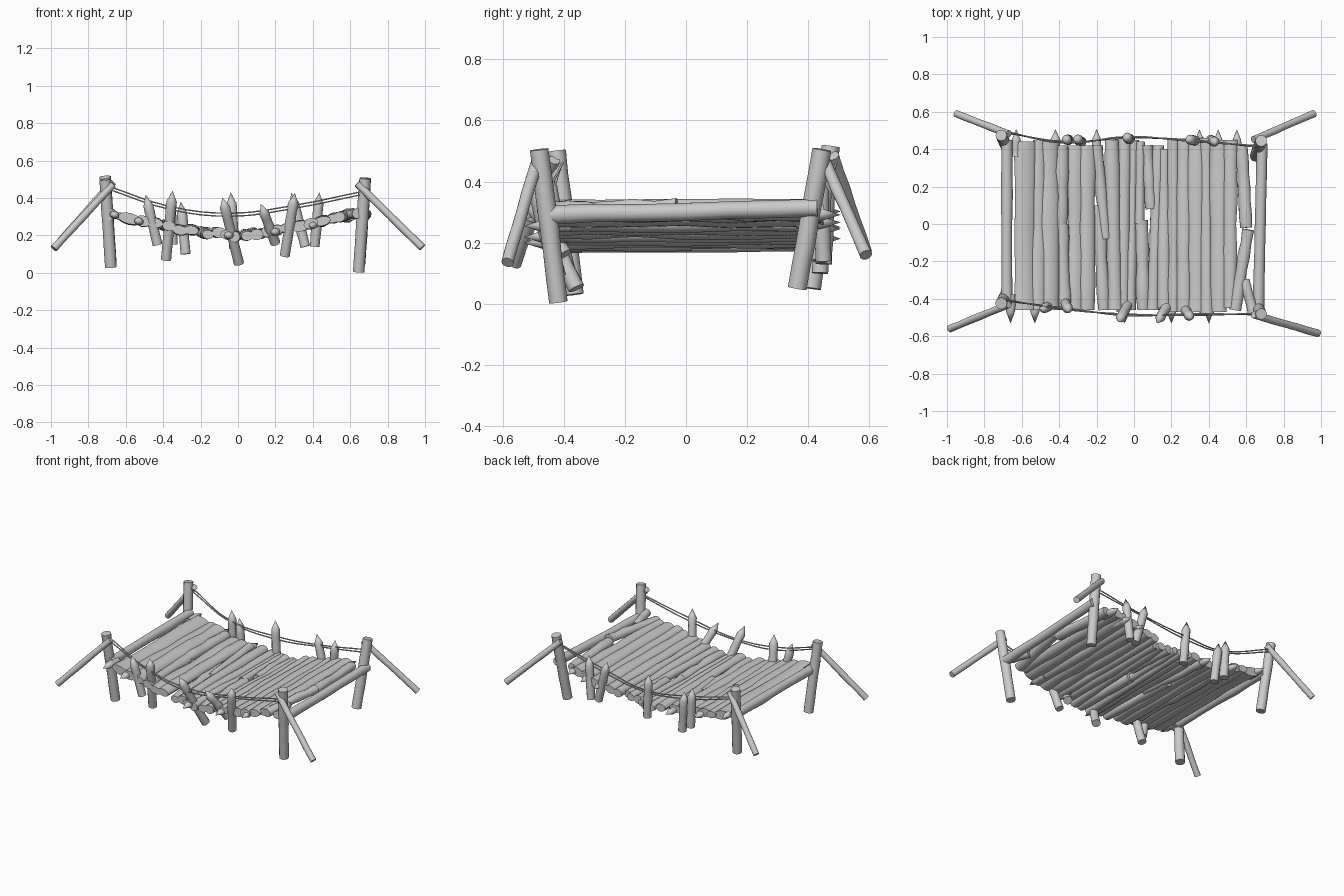
import bpy, bmesh, math, random
from mathutils import Vector

random.seed(4)
if "Cube" in bpy.data.objects:
    bpy.data.objects.remove(bpy.data.objects["Cube"])

wood = bpy.data.materials.new("weathered_grey")
wood.use_nodes = True
GREY = (0.6, 0.6, 0.6, 1)
wood.diffuse_color = GREY
wood.node_tree.nodes["Principled BSDF"].inputs["Base Color"].default_value = GREY


def log(name, start, end, wide, thick, up=(0, 1, 0), tips=(0, 0), wobble=0.08, sides=12):
    """Rough round or flattened log; tips give the length of a point at each end."""
    a, b = Vector(start), Vector(end)
    axis = (b - a).normalized()
    u = axis.cross(Vector(up)).normalized()
    v = u.cross(axis)
    bm = bmesh.new()
    rings = []
    for i in range(7):
        c = a.lerp(b, i / 6)
        s = 1 + random.uniform(-wobble, wobble)
        c += v * random.uniform(-wobble, wobble) * thick
        ring = []
        for k in range(sides):
            t = math.tau * k / sides
            ring.append(bm.verts.new(c + u * math.cos(t) * wide * s + v * math.sin(t) * thick * s))
        rings.append(ring)
    for r, q in zip(rings, rings[1:]):
        for k in range(sides):
            n = (k + 1) % sides
            bm.faces.new((r[k], r[n], q[n], q[k]))
    for ring, point, tip in ((rings[0], a - axis * tips[0], tips[0]), (rings[-1], b + axis * tips[1], tips[1])):
        if tip:
            apex = bm.verts.new(point)
            for k in range(sides):
                bm.faces.new((ring[k], ring[(k + 1) % sides], apex))
        else:
            bm.faces.new(ring)
    bmesh.ops.recalc_face_normals(bm, faces=bm.faces)
    mesh = bpy.data.meshes.new(name)
    bm.to_mesh(mesh)
    bm.free()
    mesh.materials.append(wood)
    obj = bpy.data.objects.new(name, mesh)
    bpy.context.collection.objects.link(obj)
    bpy.ops.object.select_all(action="DESELECT")
    obj.select_set(True)
    bpy.context.view_layer.objects.active = obj
    bpy.ops.object.shade_smooth_by_angle(angle=math.radians(40))


def rope(name, points):
    curve = bpy.data.curves.new(name, "CURVE")
    curve.dimensions = "3D"
    curve.bevel_depth = 0.004
    curve.bevel_resolution = 1
    curve.resolution_u = 4
    spline = curve.splines.new("BEZIER")
    spline.bezier_points.add(len(points) - 1)
    for bp, p in zip(spline.bezier_points, points):
        bp.co = p
        bp.handle_left_type = bp.handle_right_type = "AUTO"
    curve.materials.append(wood)
    bpy.context.collection.objects.link(bpy.data.objects.new(name, curve))


# Corner posts and their slanted braces: post top, post foot, brace foot
corners = {
    "front_left": ((.68, -.48, .505), (.645, -.417, .005), (.985, -.585, .135)),
    "back_left": ((.68, .445, .505), (.65, .365, .05), (.96, .59, .16)),
    "front_right": ((-.71, -.425, .5), (-.68, -.365, .03), (-.985, -.56, .13)),
    "back_right": ((-.71, .475, .515), (-.68, .41, .05), (-.95, .59, .17)),
}
for key, (top, foot, brace) in corners.items():
    log(key + "_post", foot, top, .031, .031, wobble=.04)
    side, depth = math.copysign(1, top[0]), math.copysign(.02, top[1])
    head = (top[0] - side * .04, top[1] + depth * .3, top[2] - .03)
    log(key + "_brace", head, brace, .02, .02, wobble=.05)


# Sagging deck: height and surface normal follow a shallow bowl
def deck_z(x):
    return .203 + .112 * min(1, abs(x + .02) / .64) ** 1.6


def deck_normal(x):
    return (deck_z(x - .03) - deck_z(x + .03), 0, .06)


# Planks: back x, back y, front x, front y, half width
planks = [
    (-.58, .44, -.58, -.46, .06), (-.505, .45, -.51, -.46, .04),
    (-.45, .44, -.45, -.46, .05),
    (-.385, .42, -.39, -.02, .035), (-.385, 0, -.37, -.46, .035),
    (-.31, .42, -.31, -.46, .047), (-.25, .42, -.25, -.46, .044),
    (-.2, .42, -.15, -.08, .03), (-.19, .1, -.16, -.46, .034),
    (-.12, .45, -.1, -.46, .037), (-.05, .46, -.06, -.47, .036),
    (0, .45, -.02, -.46, .028), (.035, .44, .03, 0, .024),
    (.07, .42, .09, .08, .03), (.04, .02, .05, -.46, .034),
    (.13, .42, .1, -.46, .032), (.16, .4, .16, -.45, .034),
    (.21, .45, .21, -.47, .031), (.265, .45, .265, -.47, .04),
    (.33, .45, .33, -.47, .045), (.385, .46, .39, -.48, .036),
    (.45, .45, .45, -.47, .048), (.515, .45, .51, -.45, .04),
    (.575, .42, .6, -.02, .034), (.61, -.03, .54, -.46, .032),
    (.59, -.3, .64, -.48, .03),
]
for i, (xb, yb, xf, yf, w) in enumerate(planks):
    z = random.uniform(-.01, .01)
    log(f"deck_plank_{i + 1}", (xb, yb, deck_z(xb) + z), (xf, yf, deck_z(xf) + z),
        w, min(w, .027), deck_normal((xb + xf) / 2), wobble=.12)
log("right_end_beam", (-.68, .45, .315), (-.68, -.43, .31), .03, .03, (0, 0, 1))
log("left_end_beam", (.685, .43, .312), (.665, -.45, .291), .031, .031, (0, 0, 1))

# Sharpened plank ends poking out at the front and back
spikes = {"front": (-.47, (-.66, -.53, -.05, .2, .4)),
          "back": (.45, (-.63, -.42, -.2, .35, .45, .55))}
for side, (y, xs) in spikes.items():
    for i, x in enumerate(xs):
        z = deck_z(x) - .005
        log(f"{side}_spike_{i + 1}", (x, y * .8, z), (x, y, z), .025, .02, deck_normal(x), (0, y * y * .28))

# Pointed stakes holding the ropes: top x, y, z, then foot x, y, z
stakes = {
    "front": [(-.48, -.45, .42, -.43, -.43, .15), (-.355, -.45, .44, -.385, -.38, .07),
              (-.07, -.5, .41, .005, -.36, .05), (.14, -.5, .38, .2, -.4, .16),
              (.295, -.49, .43, .25, -.42, .09)],
    "back": [(-.36, .45, .42, -.35, .45, .15), (-.3, .45, .38, -.28, .44, .1),
             (-.035, .46, .43, -.02, .45, .13), (.3, .45, .43, .36, .44, .14),
             (.43, .44, .43, .41, .45, .14)],
}
for side, items in stakes.items():
    for i, (xt, yt, zt, xf, yf, zf) in enumerate(items):
        log(f"{side}_stake_{i + 1}", (xf, yf, zf), (xt, yt, zt - .06), .027, .027, tips=(0, .06), wobble=.05)

# Two thin ropes along each side, tied post to post
for side, ys in (("front", (-.41, -.45, -.49, -.48, -.485)), ("back", (.49, .44, .46, .45, .41))):
    for i, lift in enumerate((0, .016)):
        xs, zs = (-.7, -.36, -.03, .3, .67), (.45, .338, .303, .345, .42)
        rope(f"{side}_rope_{i + 1}", [(x, y + lift * (.5 - n % 2), z + lift)
                                     for n, (x, y, z) in enumerate(zip(xs, ys, zs))])
